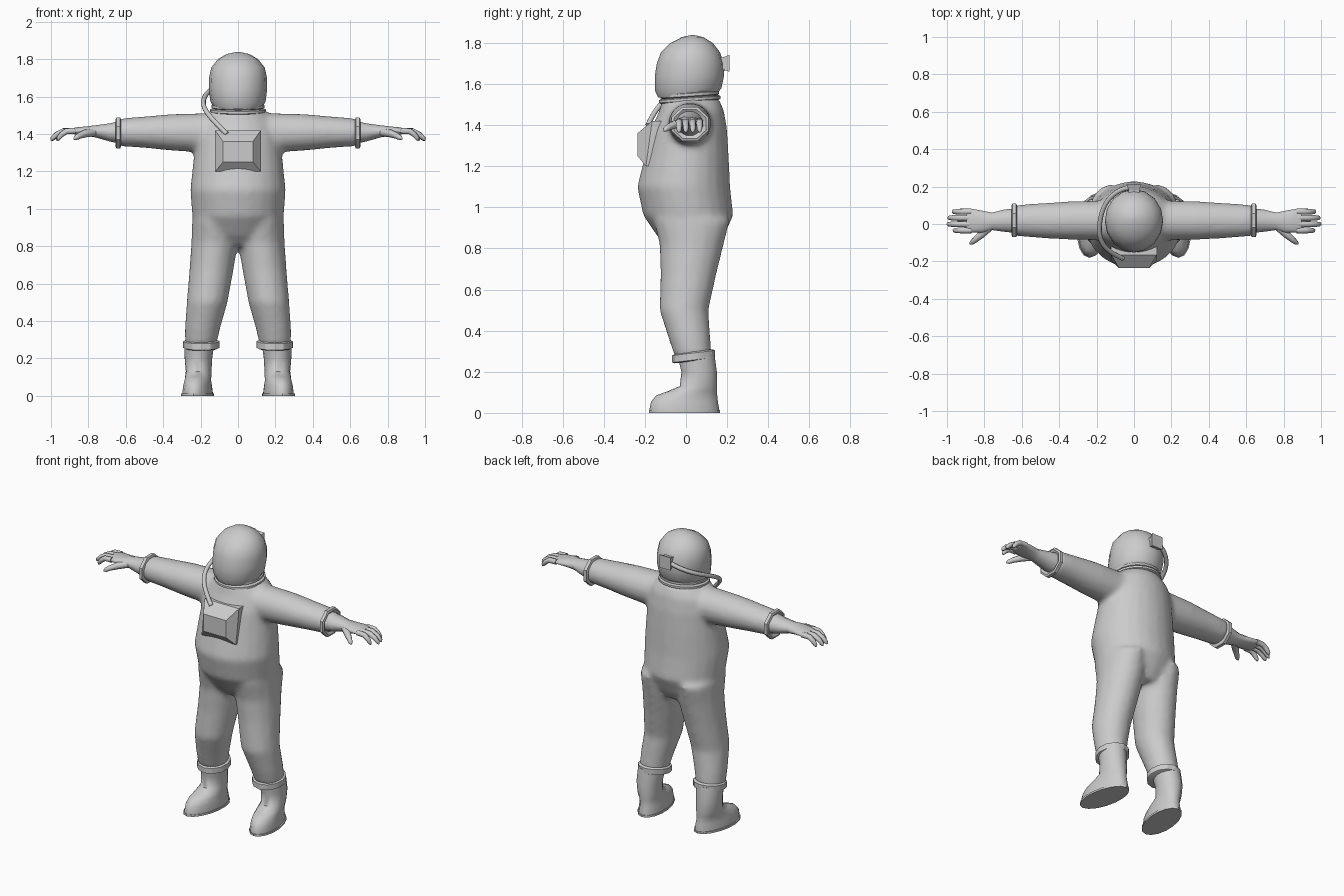
import bpy, bmesh, math
from mathutils import Vector

if "Cube" in bpy.data.objects:
    bpy.data.objects.remove(bpy.data.objects["Cube"])

grey = bpy.data.materials.new("suit grey")
grey.use_nodes = True
COLOUR = (0.6, 0.6, 0.6, 1)
grey.diffuse_color = COLOUR
grey.node_tree.nodes["Principled BSDF"].inputs["Base Color"].default_value = COLOUR


def finish(name, bm, angle=40):
    bmesh.ops.recalc_face_normals(bm, faces=bm.faces)
    mesh = bpy.data.meshes.new(name)
    bm.to_mesh(mesh)
    bm.free()
    mesh.materials.append(grey)
    ob = bpy.data.objects.new(name, mesh)
    bpy.context.collection.objects.link(ob)
    bpy.ops.object.select_all(action="DESELECT")
    ob.select_set(True)
    bpy.context.view_layer.objects.active = ob
    if angle:
        bpy.ops.object.shade_smooth_by_angle(angle=math.radians(angle))
    return ob


def loft(bm, rings):
    """Skin a list of equal point rings and cap both ends."""
    rows = [[bm.verts.new(p) for p in ring] for ring in rings]
    n = len(rows[0])
    for a, b in zip(rows, rows[1:]):
        for i in range(n):
            j = (i + 1) % n
            bm.faces.new((a[i], a[j], b[j], b[i]))
    bm.faces.new(rows[0])
    bm.faces.new(rows[-1])


def flat_ring(z, x0, x1, y0, y1, n=16, tilt=0, turn=0):
    """Level oval between bounds; tilt raises the back, turn splays it."""
    pts = []
    for i in range(n):
        a = math.tau * i / n
        y = (y0 + y1) / 2 + math.sin(a) * (y1 - y0) / 2
        x = (x0 + x1) / 2 + math.cos(a) * (x1 - x0) / 2 - y * turn
        pts.append((x, y, z + tilt * y))
    return pts


def side_ring(x, y0, y1, z0, z1, n=16):
    """Upright oval facing sideways."""
    return [(x, (y0 + y1) / 2 + math.cos(math.tau * (i + .5) / n) * (y1 - y0) / 2,
             (z0 + z1) / 2 + math.sin(math.tau * (i + .5) / n) * (z1 - z0) / 2)
            for i in range(n)]


def tube(bm, pts, radii, n=8):
    """Round tube through points, with a rounded tip set by the radii."""
    pts = [Vector(p) for p in pts]
    rings = []
    for i, p in enumerate(pts):
        d = (pts[min(i + 1, len(pts) - 1)] - pts[max(i - 1, 0)]).normalized()
        u = d.cross(Vector((0.1, 0.2, 1))).normalized()
        v = d.cross(u)
        rings.append([p + radii[i] * (math.cos(math.tau * k / n) * u
                                      + math.sin(math.tau * k / n) * v) for k in range(n)])
    loft(bm, rings)


def mirror(bm, side):
    if side < 0:
        for v in bm.verts:
            v.co.x = -v.co.x


# Suit: torso, arms and legs blended into one skin
bm = bmesh.new()
torso = [(0.80, .12, -.08, .15), (0.86, .2, -.14, .185), (0.96, .245, -.208, .23),
         (1.10, .256, -.238, .215), (1.25, .24, -.2, .208), (1.38, .225, -.17, .2),
         (1.47, .2, -.13, .185), (1.53, .14, -.115, .16)]
loft(bm, [flat_ring(z, -w, w, f, b, 24) for z, w, f, b in torso])
for s in (1, -1):
    limb = bmesh.new()
    loft(limb, [side_ring(*r) for r in (
        (.08, -.1, .14, 1.27, 1.52), (.2, -.088, .125, 1.30, 1.512),
        (.35, -.085, .122, 1.31, 1.508), (.5, -.076, .112, 1.325, 1.495),
        (.64, -.065, .102, 1.335, 1.483))])
    loft(limb, [flat_ring(*r) for r in (
        (.27, .115, .285, -.055, .125), (.36, .095, .285, -.085, .12),
        (.5, .055, .275, -.13, .11), (.68, .022, .26, -.125, .15),
        (.82, .0, .25, -.13, .185), (.94, .01, .246, -.16, .215))])
    mirror(limb, s)
    temp = bpy.data.meshes.new("limb")
    limb.to_mesh(temp)
    limb.free()
    bm.from_mesh(temp)
    bpy.data.meshes.remove(temp)
suit = finish("suit", bm, 0)
remesh = suit.modifiers.new("blend", "REMESH")
remesh.mode = "VOXEL"
remesh.voxel_size = 0.015
remesh.use_smooth_shade = True
smooth = suit.modifiers.new("soften", "SMOOTH")
smooth.iterations = 8

for s, label in ((1, "left"), (-1, "right")):
    # Boot with a splayed toe and a thin sole
    bm = bmesh.new()
    loft(bm, [flat_ring(*r, turn=t) for r, t in (
        ((.0, .135, .295, -.178, .162), .12), ((.015, .135, .295, -.178, .162), .12),
        ((.055, .14, .29, -.17, .155), .12), ((.085, .145, .285, -.145, .152), .1),
        ((.105, .145, .285, -.09, .152), .08), ((.13, .145, .282, -.03, .152), .05),
        ((.2, .138, .285, -.022, .15), 0), ((.29, .125, .285, -.045, .138), 0))])
    mirror(bm, s)
    finish(label + "_boot", bm, 60)
    bm = bmesh.new()
    loft(bm, [flat_ring(z, .13, .302, -.181, .166, turn=.12) for z in (0, .012)])
    mirror(bm, s)
    finish(label + "_sole", bm)

    # Ankle cuff
    bm = bmesh.new()
    loft(bm, [flat_ring(z, .098 + d, .293 - d, -.067 + d, .14 - d, 12, .12)
              for z, d in ((.248, .012), (.253, 0), (.287, 0), (.294, .012))])
    mirror(bm, s)
    finish(label + "_ankle_cuff", bm, 30)

    # Wrist cuff, eight sided
    bm = bmesh.new()
    loft(bm, [side_ring(x, -.078 + d, .116 - d, 1.316 + d, 1.495 - d, 8)
              for x, d in ((.625, .012), (.63, 0), (.65, 0), (.655, .012), (.64, .035))])
    mirror(bm, s)
    finish(label + "_wrist_cuff", bm, 30)

    # Glove: gauntlet, palm, fingers and thumb
    bm = bmesh.new()
    loft(bm, [side_ring(*r, 12) for r in (
        (.63, -.05, .085, 1.345, 1.472), (.69, -.044, .08, 1.36, 1.458),
        (.76, -.034, .062, 1.38, 1.448), (.81, -.05, .073, 1.39, 1.442),
        (.86, -.048, .082, 1.397, 1.437), (.895, -.043, .08, 1.4, 1.43))])
    for y, tip in ((-.034, .965), (-.001, 1.0), (.033, .995), (.066, .97)):
        k = tip - .88
        tube(bm, [(.87, y, 1.417), (.88 + .45 * k, y, 1.415), (.88 + .75 * k, y, 1.397),
                  (.88 + .94 * k, y, 1.376), (tip, y, 1.365)],
             [.017, .0165, .015, .012, .004])
    tube(bm, [(.77, -.015, 1.41), (.815, -.055, 1.403), (.85, -.085, 1.39),
              (.868, -.1, 1.379), (.878, -.106, 1.372)], [.022, .021, .016, .013, .004])
    mirror(bm, s)
    finish(label + "_glove", bm, 60)

# Helmet
bm = bmesh.new()
loft(bm, [flat_ring(z, -w, w, f, b, 16, t) for z, w, f, b, t in (
    (1.54, .13, -.135, .15, .05), (1.575, .148, -.152, .172, .03), (1.64, .156, -.152, .186, .02),
    (1.70, .155, -.142, .184, 0), (1.755, .143, -.122, .165, 0), (1.80, .108, -.075, .13, 0),
    (1.828, .06, -.02, .085, 0), (1.838, .012, .022, .042, 0))])
finish("helmet", bm, 60)

# Neck ring: two stacked bands
for name, z, w in (("neck_ring_lower", 1.512, .15), ("neck_ring_upper", 1.535, .143)):
    bm = bmesh.new()
    loft(bm, [flat_ring(z + h, -w + d, w - d, .018 - w + d, .018 + w - d, 20, .07)
              for h, d in ((0, .01), (.005, 0), (.018, 0), (.023, .01))])
    finish(name, bm, 30)


def block(name, sections):
    """Four sided block from front to back: y, half width, bottom, top."""
    bm = bmesh.new()
    loft(bm, [[(-w, y + lean, z0), (w, y + lean, z0), (w, y, z1), (-w, y, z1)]
              for y, w, z0, z1, lean in sections])
    finish(name, bm, 20)


# Chest pack and the air box behind the helmet
block("chest_pack", [(-.236, .08, 1.25, 1.36, 0), (-.165, .122, 1.2, 1.42, -.03),
                     (-.1, .122, 1.2, 1.42, 0)])
block("air_box", [(.15, .03, 1.67, 1.73, 0), (.18, .028, 1.67, 1.73, 0),
                  (.212, .04, 1.66, 1.742, 0)])

# Hose from the air box round the helmet to the chest pack
path = bpy.data.curves.new("hose_path", "CURVE")
path.dimensions = "3D"
spline = path.splines.new("NURBS")
points = [(-.02, .195, 1.7), (-.07, .19, 1.68), (-.14, .14, 1.645), (-.175, .06, 1.61),
          (-.19, -.03, 1.57), (-.175, -.11, 1.52), (-.125, -.155, 1.465), (-.06, -.185, 1.4)]
spline.points.add(len(points) - 1)
for sp, p in zip(spline.points, points):
    sp.co = (*p, 1)
spline.use_endpoint_u = True
spline.order_u = 4
path.bevel_depth = .013
path.bevel_resolution = 2
path.use_fill_caps = True
path.materials.append(grey)
hose = bpy.data.objects.new("hose", path)
bpy.context.collection.objects.link(hose)
